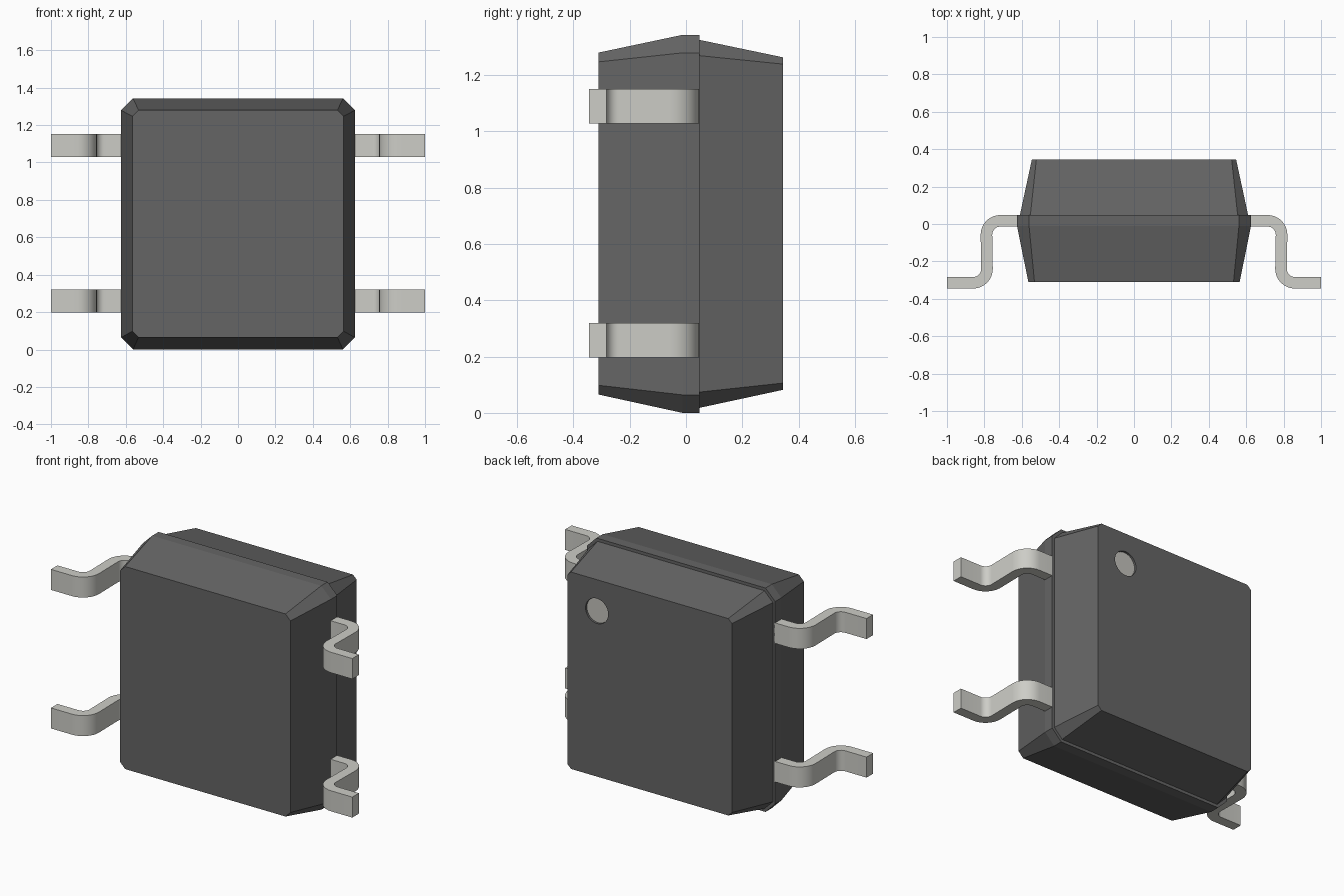
import bpy, bmesh, math

if "Cube" in bpy.data.objects:
    bpy.data.objects.remove(bpy.data.objects["Cube"])


def material(name, rgb):
    m = bpy.data.materials.new(name)
    m.diffuse_color = (*rgb, 1)
    m.use_nodes = True
    m.node_tree.nodes["Principled BSDF"].inputs["Base Color"].default_value = m.diffuse_color
    return m


RESIN = material("dark_resin", (0.13, 0.13, 0.13))
METAL = material("tin_metal", (0.61, 0.61, 0.57))
MARK = material("mark_grey", (0.55, 0.54, 0.50))


def loft(name, rings, mat):
    """Skin equal-length rings of points into a closed solid."""
    bm = bmesh.new()
    vs = [[bm.verts.new(p) for p in r] for r in rings]
    n = len(rings[0])
    for a, b in zip(vs, vs[1:]):
        for i in range(n):
            j = (i + 1) % n
            bm.faces.new((a[i], a[j], b[j], b[i]))
    bm.faces.new(vs[0])
    bm.faces.new(vs[-1])
    bmesh.ops.recalc_face_normals(bm, faces=bm.faces[:])
    me = bpy.data.meshes.new(name)
    bm.to_mesh(me)
    bm.free()
    me.materials.append(mat)
    ob = bpy.data.objects.new(name, me)
    bpy.context.collection.objects.link(ob)
    return ob


def chamfered(y, hx, z0, z1, c):
    """Rectangle with cut corners in the plane at y."""
    return [(x, y, z) for x, z in (
        (-hx + c, z0), (hx - c, z0), (hx, z0 + c), (hx, z1 - c),
        (hx - c, z1), (-hx + c, z1), (-hx, z1 - c), (-hx, z0 + c))]


def disc(y, r, x=0.35, z=1.075, n=32):
    return [(x + r * math.cos(2 * math.pi * i / n), y,
             z + r * math.sin(2 * math.pi * i / n)) for i in range(n)]


# Moulded body: front half with its parting band, then the smaller back half
loft("front_housing", [chamfered(-0.31, 0.565, 0.065, 1.28, 0.033),
                       chamfered(-0.012, 0.625, 0.0, 1.343, 0.064),
                       chamfered(0.048, 0.625, 0.0, 1.343, 0.064)], RESIN)
back = loft("back_housing", [chamfered(0.048, 0.61, 0.018, 1.325, 0.056),
                             chamfered(0.345, 0.546, 0.082, 1.263, 0.024)], RESIN)

# Shallow round recess with a pale orientation mark at its bottom
cutter = loft("recess_cutter", [disc(0.325, 0.075), disc(0.40, 0.075)], RESIN)
cutter.hide_render = True
cutter.hide_set(True)
cut = back.modifiers.new("recess", 'BOOLEAN')
cut.operation = 'DIFFERENCE'
cut.solver = 'EXACT'
cut.object = cutter
loft("orientation_mark", [disc(0.315, 0.0745), disc(0.333, 0.0745)], MARK)


# Gull-wing lead profile: shoulder bend down, ankle bend out to the foot
def arc(cx, cy, r, a0, a1, n=8):
    return [(cx + r * math.cos(math.radians(a0 + (a1 - a0) * i / n)),
             cy + r * math.sin(math.radians(a0 + (a1 - a0) * i / n)))
            for i in range(n + 1)]


RI, RO = 0.043, 0.105
SHOULDER, ANKLE = (0.715, -0.057), (0.86, -0.24)
outer = [(0.62, 0.048)] + arc(*SHOULDER, RO, 90, 0) + arc(*ANKLE, RI, 180, 270) + [(1.0, ANKLE[1] - RI)]
inner = [(0.62, -0.014)] + arc(*SHOULDER, RI, 90, 0) + arc(*ANKLE, RO, 180, 270) + [(1.0, ANKLE[1] - RO)]
profile = outer + inner[::-1]

leads = []
for side, sx in (("right", 1), ("left", -1)):
    for level, z in (("lower", 0.197), ("upper", 1.028)):
        leads.append(loft(f"{side}_{level}_lead",
                          [[(sx * x, y, h) for x, y in profile] for h in (z, z + 0.123)], METAL))

bpy.ops.object.select_all(action='DESELECT')
for ob in leads:
    ob.select_set(True)
bpy.context.view_layer.objects.active = leads[0]
bpy.ops.object.shade_smooth_by_angle(angle=math.radians(30))
